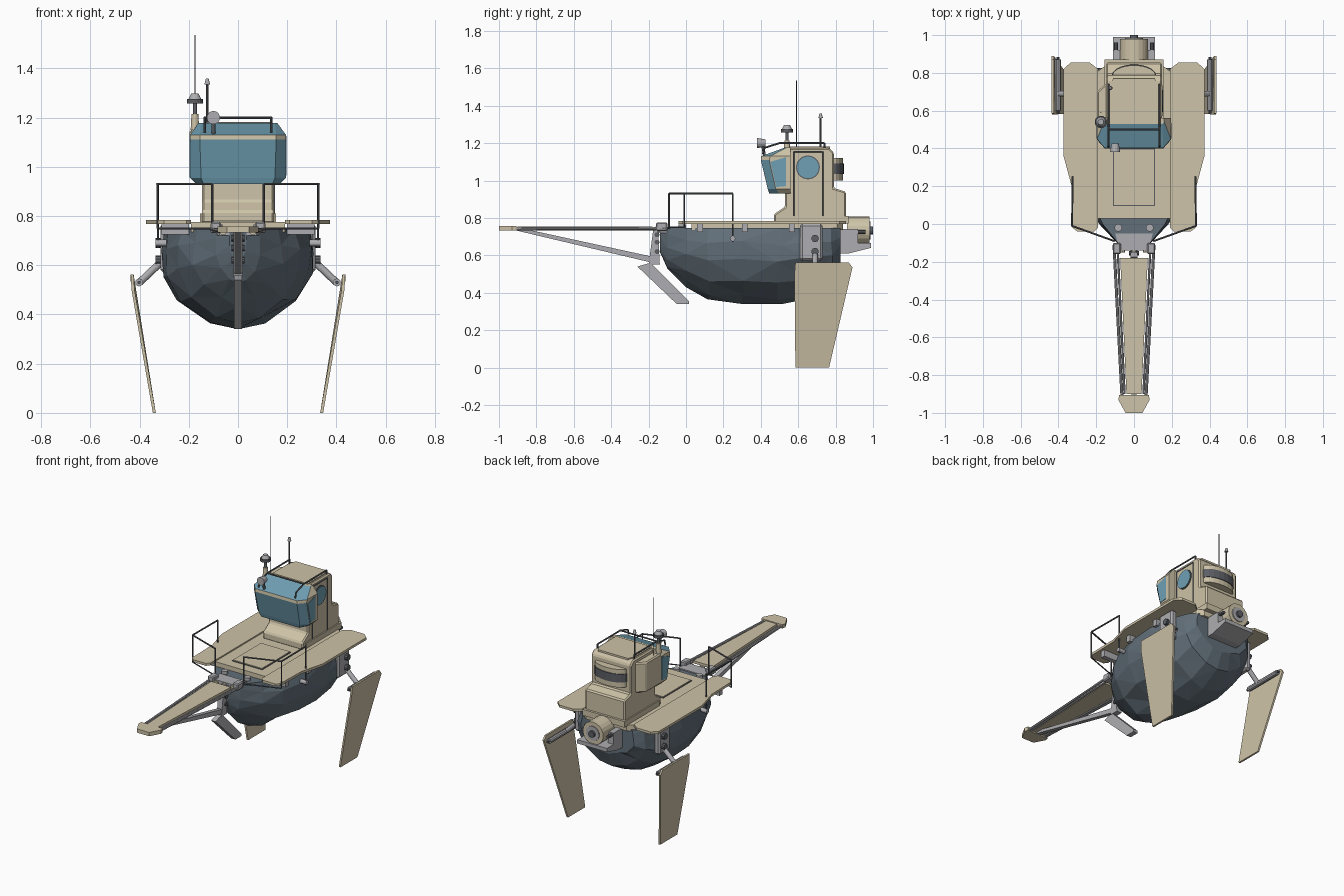
import bpy, bmesh, math, random
from mathutils import Vector

if "Cube" in bpy.data.objects:
    bpy.data.objects.remove(bpy.data.objects["Cube"])

random.seed(4)

def mat(name, *rgb):
    m = bpy.data.materials.new(name)
    lin = [((c / 255 + 0.055) / 1.055) ** 2.4 for c in rgb]
    m.diffuse_color = (*lin, 1)
    m.use_nodes = True
    m.node_tree.nodes["Principled BSDF"].inputs["Base Color"].default_value = m.diffuse_color
    return m

TAN = mat("sand paint", 206, 195, 168)
BLUE = mat("blue glass", 112, 160, 180)
HULL = mat("slate hull", 98, 111, 121)
GREY = mat("light metal", 174, 174, 178)
DARK = mat("dark metal", 92, 95, 100)

def finish(name, bm, *mats):
    bmesh.ops.recalc_face_normals(bm, faces=bm.faces)
    me = bpy.data.meshes.new(name)
    bm.to_mesh(me)
    bm.free()
    for m in mats:
        me.materials.append(m)
    ob = bpy.data.objects.new(name, me)
    bpy.context.collection.objects.link(ob)
    return ob

def prism(name, pts, axis, a, b, m, bevel=0):
    """Extrude a 2D outline along an axis from a to b."""
    put = {'x': lambda p, t: (t, p[0], p[1]), 'y': lambda p, t: (p[0], t, p[1]),
           'z': lambda p, t: (p[0], p[1], t)}[axis]
    bm = bmesh.new()
    lo = [bm.verts.new(put(p, a)) for p in pts]
    hi = [bm.verts.new(put(p, b)) for p in pts]
    bm.faces.new(lo)
    bm.faces.new(hi)
    for i in range(len(pts)):
        j = (i + 1) % len(pts)
        bm.faces.new((lo[i], lo[j], hi[j], hi[i]))
    ob = finish(name, bm, m)
    if bevel:
        mod = ob.modifiers.new("bevel", 'BEVEL')
        mod.width, mod.segments = bevel, 1
    return ob

def box(name, x, y, z, m, bevel=0):
    return prism(name, [(x[0], y[0]), (x[1], y[0]), (x[1], y[1]), (x[0], y[1])], 'z', z[0], z[1], m, bevel)

def cyl(name, p, q, r, m, r2=None, n=14):
    p, q = Vector(p), Vector(q)
    bm = bmesh.new()
    bmesh.ops.create_cone(bm, cap_ends=True, segments=n, radius1=r, radius2=r if r2 is None else r2,
                          depth=(q - p).length)
    ob = finish(name, bm, m)
    ob.rotation_mode = 'QUATERNION'
    ob.rotation_quaternion = (q - p).to_track_quat('Z', 'Y')
    ob.location = (p + q) / 2
    return ob

def pipe(name, pts, r, m):
    for p, q in zip(pts, pts[1:]):
        cyl(name, p, q, r, m, n=8)

def ball(name, c, r, m):
    bm = bmesh.new()
    bmesh.ops.create_uvsphere(bm, u_segments=12, v_segments=8, radius=r)
    ob = finish(name, bm, m)
    ob.location = c

def frame(name, corners, r, m):
    pipe(name, corners + corners[:1], r, m)

# Faceted hull, lofted through sections (y, half width, keel height)
sections = [(-.14, .035, .62), (-.10, .09, .53), (0, .18, .43), (.12, .245, .365), (.3, .295, .34),
            (.5, .31, .34), (.65, .295, .365), (.77, .25, .44), (.825, .19, .54)]
profile = [(.95, 1), (1, .8), (1, .56), (.78, .27), (.36, .09)]
bm = bmesh.new()
rings = []
for y, w, b in sections:
    j = lambda s: random.uniform(-s, s)
    half = [(w * u, t) for u, t in profile]
    pts = [(-x, t) for x, t in half] + [(0, 0)] + [(x, t) for x, t in half[::-1]]
    rings.append([bm.verts.new((x + (j(.008) if abs(x) > .1 else 0), y + (j(.015) if 0 < y < .8 else 0),
                                b + t * (.745 - b) + (j(.015) if 0 < t < 1 else 0))) for x, t in pts])
for a, b in zip(rings, rings[1:]):
    for i in range(len(a)):
        k = (i + 1) % len(a)
        bm.faces.new((a[i], a[k], b[k], b[i]))
bm.faces.new(rings[0])
bm.faces.new(rings[-1])
bmesh.ops.triangulate(bm, faces=bm.faces, quad_method='SHORT_EDGE')
finish("hull", bm, HULL)

# Decks and hatch
prism("main_deck", [(-.19, .03), (.19, .03), (.19, .81), (.15, .84), (-.15, .84), (-.19, .81)], 'z', .735, .775, TAN)
box("hatch_seam", (-.112, .112), (.095, .4), (.77, .778), DARK)
box("hatch", (-.107, .107), (.1, .395), (.77, .782), TAN)
for s in (-1, 1):
    wing = [(.19, -.02), (.21, -.04), (.3, -.04), (.325, -.02), (.33, .2), (.373, .36), (.373, .82),
            (.335, .855), (.235, .855), (.19, .82)]
    prism("side_deck", [(s * x, y) for x, y in wing], 'z', .768, .784, TAN)
    for y in (.06, .3, .55):
        box("deck_bracket", sorted((s * .2, s * .31)), (y, y + .03), (.725, .77), GREY)
    # Side deck guard rail
    pipe("guard_rail", [(s * .325, .25, .67), (s * .325, .25, .93), (s * .328, -.01, .93),
                        (s * .105, -.09, .93), (s * .105, -.09, .74)], .005, DARK)
    pipe("guard_rail_foot", [(s * .105, -.09, .75), (s * .328, -.01, .75), (s * .328, -.01, .93)], .004, DARK)
    cyl("rail_socket", (s * .29, .25, .69), (s * .335, .25, .69), .014, GREY)

    # Fin mount, arm and hinge
    box("fin_mount", sorted((s * .27, s * .315)), (.61, .73), (.57, .77), GREY, .012)
    for z in (.69, .62):
        cyl("mount_bolt", (s * .3, .69, z), (s * .335, .69, z), .02, DARK, n=10)
    cyl("fin_arm", (s * .305, .69, .62), (s * .4, .69, .53), .015, GREY)
    cyl("fin_hinge", (s * .402, .6, .53), (s * .402, .87, .53), .016, GREY, n=10)
    cyl("hinge_pin", (s * .402, .585, .53), (s * .402, .885, .53), .007, DARK, n=8)
    # Leaning side fin
    fin = [(.585, 0), (.58, .5), (.585, .562), (.87, .562), (.89, .535), (.765, 0)]
    ob = prism("side_fin", fin, 'x', -.006, .006, TAN)
    for v in ob.data.vertices:
        v.co.x = s * (.34 + .09 * min(v.co.z / .52, 1)) + v.co.x

# Cabin body
prism("cabin", [(.47, .77), (.47, .82), (.53, .86), (.53, 1.175), (.765, 1.175), (.79, 1.15), (.79, .96),
                (.855, .94), (.855, .77)], 'x', -.147, .147, TAN, .008)
prism("roof_panel", [(-.13, .55), (.13, .55), (.13, .73), (.11, .77), (-.11, .77), (-.13, .73)], 'z', 1.17, 1.182, TAN)
prism("cabin_side_locker", [(-.14, .54), (-.197, .54), (-.197, .7), (-.14, .75)], 'z', .95, 1.15, TAN, .008)
prism("cabin_foot", [(.5, .77), (.5, .81), (.87, .81), (.87, .77)], 'x', -.155, .155, TAN)

# Overhanging bridge, stacked from plan outlines: z, width, back, side front, front width, front
levels = [(.93, .17, .56, .5, .14, .445), (.955, .195, .56, .48, .15, .437), (1.11, .195, .56, .445, .155, .4),
          (1.13, .195, .56, .45, .155, .402), (1.177, .16, .56, .54, .15, .53)]
bm = bmesh.new()
rows = [[bm.verts.new((x, y, z)) for x, y in ((-w, yb), (-w, ym), (-f, yf), (f, yf), (w, ym), (w, yb))]
        for z, w, yb, ym, f, yf in levels]
for k, (a, b) in enumerate(zip(rows, rows[1:])):
    for i in range(6):
        face = bm.faces.new((a[i], a[(i + 1) % 6], b[(i + 1) % 6], b[i]))
        face.material_index = 1 if i in (1, 2, 3) and k != 2 else 0
bm.faces.new(rows[0])
bm.faces.new(rows[-1])
finish("bridge", bm, TAN, BLUE)
for s in (-1, 1):
    prism("bridge_side_window", [(.452, 1.1), (.535, 1.125), (.535, .97), (.482, .965)], 'x', s * .192, s * .198, BLUE)

# Door seams and round windows
frame("door_seam", [(.147, .575, .8), (.147, .73, .8), (.147, .73, 1.155), (.147, .575, 1.155)], .004, DARK)
cyl("window_rim", (.145, .652, 1.07), (.151, .652, 1.07), .064, DARK, n=24)
cyl("round_window", (.147, .652, 1.07), (.154, .652, 1.07), .058, BLUE, n=24)

# Curved rear window housing
def arc(r, d, n=10):
    return [(r * math.cos(math.pi * i / n), .785 + d * math.sin(math.pi * i / n)) for i in range(n + 1)]
prism("rear_window_housing", arc(.115, .055), 'z', 1.0, 1.12, TAN)
prism("rear_window", arc(.118, .06), 'z', 1.035, 1.09, DARK)

# Roof rails
for s in (-1, 1):
    pipe("roof_rail", [(s * .135, .41, 1.14), (s * .135, .42, 1.175), (s * .135, .5, 1.2), (s * .135, .74, 1.2),
                       (s * .135, .74, 1.16)], .005, DARK)
pipe("roof_cross_rail", [(-.135, .5, 1.2), (.135, .5, 1.2)], .005, DARK)

# Search lamp, radar, aerials
cyl("lamp_post", (-.1, .42, 1.13), (-.1, .41, 1.19), .008, DARK)
cyl("search_lamp", (-.1, .38, 1.2), (-.1, .425, 1.2), .027, GREY, .02)
cyl("radar_base", (-.175, .54, 1.15), (-.175, .54, 1.215), .018, TAN, .014)
cyl("radar_post", (-.175, .54, 1.2), (-.175, .54, 1.28), .009, DARK)
cyl("radar_disc", (-.175, .54, 1.258), (-.175, .54, 1.276), .033, DARK, n=18)
cyl("radar_cap", (-.175, .54, 1.276), (-.175, .54, 1.298), .026, GREY, .015)
cyl("whip_aerial", (-.175, .59, 1.14), (-.175, .59, 1.535), .0025, DARK, n=6)
cyl("light_mast", (-.125, .72, 1.17), (-.125, .72, 1.345), .005, DARK, n=8)
cyl("mast_light", (-.125, .72, 1.335), (-.125, .72, 1.358), .012, GREY, .006)

# Bowsprit plank, rails and brace
prism("bowsprit_plank", [(-.073, -.18), (.073, -.18), (.04, -.9), (-.04, -.9)], 'z', .738, .755, TAN)
tip = [(-.078, -.905), (.078, -.905), (.083, -.93), (.045, -1), (-.045, -1), (-.083, -.93)]
prism("bowsprit_tip", tip, 'z', .733, .758, TAN)
for s in (-1, 1):
    pipe("bowsprit_rail", [(s * .106, -.11, .745), (s * .064, -.91, .742)], .008, GREY)
    pipe("bowsprit_inner_rail", [(s * .085, -.16, .74), (s * .05, -.9, .74)], .006, GREY)
    box("rail_clamp", sorted((s * .07, s * .112)), (-.16, -.1), (.73, .775), GREY, .006)
    cyl("bow_deck_bolt", (s * .083, -.02, .74), (s * .083, -.02, .765), .02, GREY)
prism("bowsprit_brace", [(-.93, .738), (-.2, .565), (-.17, .57), (-.19, .595), (-.88, .745)], 'x', -.014, .014, GREY)
prism("bow_post", [(-.2, .55), (-.14, .55), (-.15, .74), (-.175, .74)], 'x', -.018, .018, GREY)
prism("bow_plate", [(-.075, -.14), (.075, -.14), (.1, -.05), (-.1, -.05)], 'z', .72, .752, GREY)
for x in (-.06, 0, .06):
    cyl("bow_bolt", (x, -.12, .736), (x, -.152, .736), .014, TAN, n=10)
for z in (.62, .67, .71):
    cyl("post_bolt", (-.026, -.155, z), (.026, -.155, z), .013, DARK, n=10)
prism("forefoot_blade", [(-.26, .54), (-.19, .56), (.015, .355), (.015, .34), (-.05, .34)], 'x', -.016, .016, GREY)

# Stern engine and platform
prism("stern_platform", [(.78, .61), (.87, .61), (.99, .64), (.99, .665), (.78, .665)], 'x', -.11, .11, GREY)
cyl("engine_drum", (0, .86, .733), (0, .98, .733), .075, TAN, n=20)
cyl("engine_ring", (0, .97, .733), (0, .986, .733), .048, GREY, n=20)
cyl("engine_hub", (0, .98, .733), (0, 1.0, .733), .022, DARK)
for s in (-1, 1):
    cyl("engine_pipe", (s * .095, .81, .725), (s * .095, .96, .725), .01, DARK, n=8)
    box("engine_bracket", sorted((s * .07, s * .11)), (.82, .92), (.66, .74), GREY)
